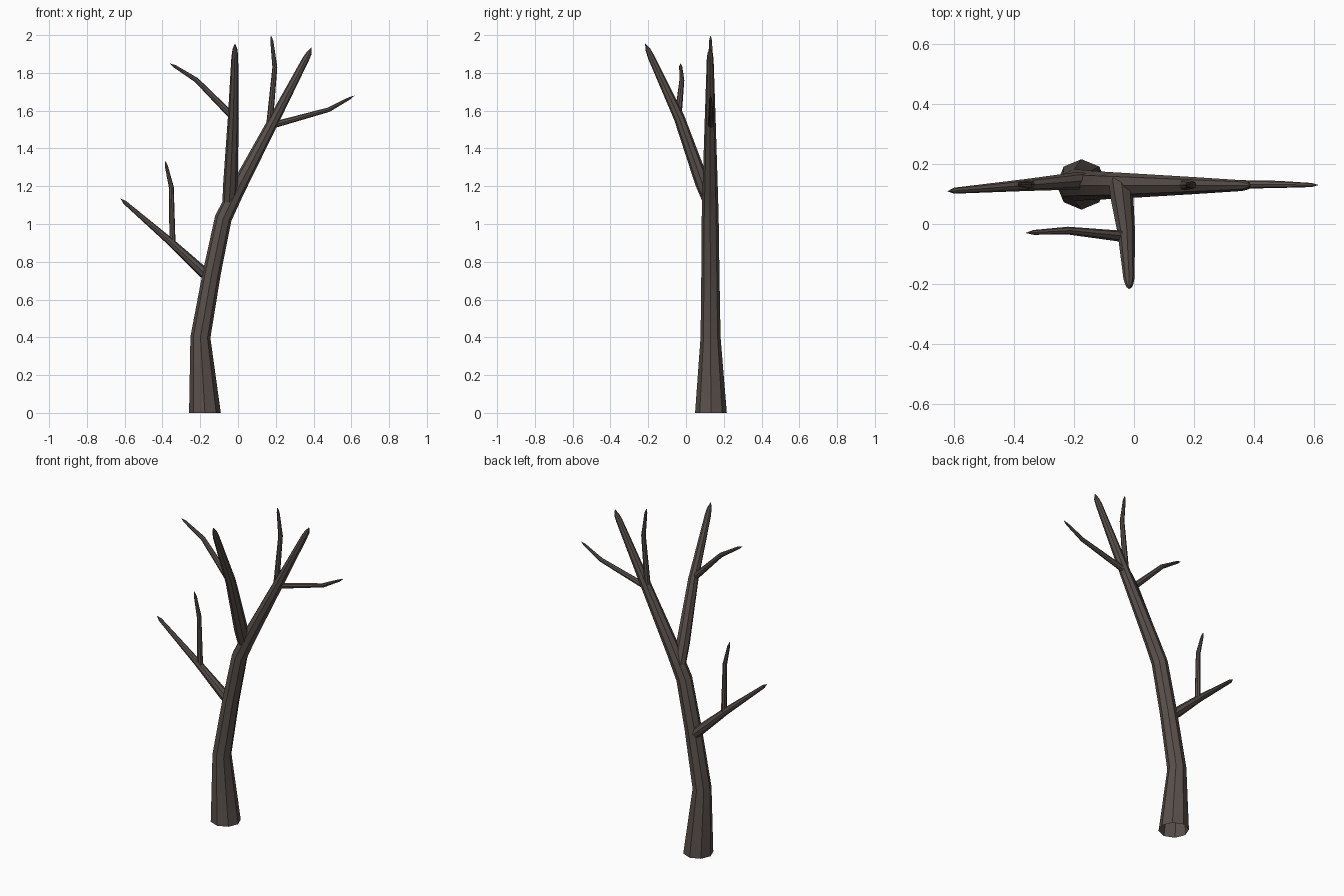
import bpy, bmesh, math
from mathutils import Vector

bark = bpy.data.materials.new("dark bark")
bark.diffuse_color = (0.1, 0.08, 0.071, 1)


def limb(name, rings, tip, sides=8, cap=True, flat_base=False):
    """Tapered tube through (x, y, z, radius) rings, closing in a point."""
    bm = bmesh.new()
    pts = [Vector(r[:3]) for r in rings] + [Vector(tip)]
    loops = []
    ref = Vector((0, 1, 0))
    if abs((pts[-1] - pts[0]).normalized().y) > 0.7:
        ref = Vector((1, 0, 0))
    for i, r in enumerate(rings):
        d = (pts[i + 1] - pts[i]).normalized()
        if i:
            d = (d + (pts[i] - pts[i - 1]).normalized()).normalized()
        elif flat_base:
            d = Vector((0.0, 0, 1))
        u = (ref - d * ref.dot(d)).normalized()
        v = d.cross(u)
        loops.append([bm.verts.new(pts[i] + r[3] * (
            u * math.cos(2 * math.pi * k / sides) + v * math.sin(2 * math.pi * k / sides)))
            for k in range(sides)])
    for a, b in zip(loops, loops[1:]):
        for k in range(sides):
            n = (k + 1) % sides
            bm.faces.new((a[k], a[n], b[n], b[k]))
    end = bm.verts.new(pts[-1])
    for k in range(sides):
        bm.faces.new((loops[-1][k], loops[-1][(k + 1) % sides], end))
    if cap:
        bm.faces.new(loops[0][::-1])
    me = bpy.data.meshes.new(name)
    bm.to_mesh(me)
    bm.free()
    me.materials.append(bark)
    ob = bpy.data.objects.new(name, me)
    bpy.context.collection.objects.link(ob)
    bpy.context.view_layer.objects.active = ob
    ob.select_set(True)
    bpy.ops.object.shade_smooth_by_angle(angle=math.radians(40))
    ob.select_set(False)


# trunk running on into the right main branch, open at the bottom
limb("trunk", [(-0.175, 0.132, 0, 0.084), (-0.199, 0.13, 0.4, 0.053),
               (-0.139, 0.129, 0.74, 0.048), (-0.078, 0.128, 1.03, 0.045),
               (-0.01, 0.128, 1.17, 0.041), (0.19, 0.128, 1.55, 0.029),
               (0.36, 0.128, 1.875, 0.018), (0.377, 0.128, 1.905, 0.014)],
     (0.389, 0.128, 1.935), cap=False, flat_base=True)

# main branch leaning to the front
limb("front_branch", [(-0.047, 0.13, 1.11, 0.036), (-0.04, 0.085, 1.22, 0.038),
                      (-0.025, -0.035, 1.56, 0.029), (-0.017, -0.185, 1.885, 0.018),
                      (-0.016, -0.202, 1.925, 0.013)], (-0.016, -0.217, 1.957))
limb("front_twig", [(-0.03, -0.042, 1.57, 0.019), (-0.22, -0.022, 1.762, 0.013),
                    (-0.335, -0.028, 1.835, 0.008)], (-0.362, -0.03, 1.85))

# low left branch
limb("left_branch", [(-0.165, 0.145, 0.725, 0.026), (-0.19, 0.144, 0.75, 0.029),
                     (-0.36, 0.13, 0.908, 0.02), (-0.6, 0.111, 1.115, 0.01)],
     (-0.622, 0.109, 1.135))
limb("left_twig", [(-0.347, 0.132, 0.905, 0.016), (-0.353, 0.13, 1.195, 0.013),
                   (-0.38, 0.132, 1.31, 0.008)], (-0.387, 0.132, 1.337))

# twigs of the right main branch
limb("right_twig", [(0.19, 0.132, 1.525, 0.017), (0.48, 0.132, 1.605, 0.012),
                    (0.59, 0.13, 1.665, 0.007)], (0.617, 0.13, 1.68))
limb("top_twig", [(0.168, 0.13, 1.54, 0.017), (0.195, 0.13, 1.83, 0.013),
                  (0.179, 0.13, 1.97, 0.008)], (0.174, 0.13, 2.0))
